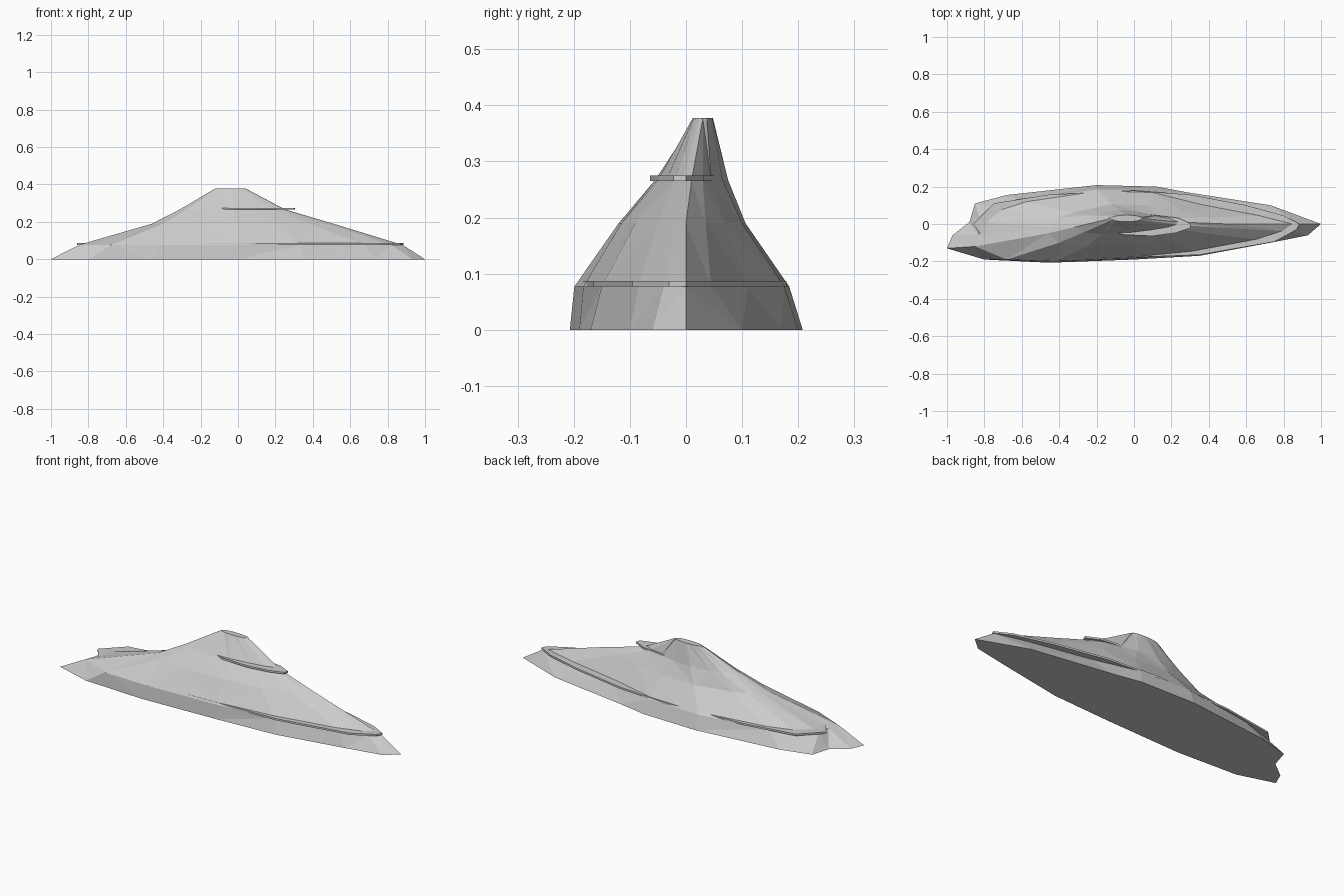
import bpy, bmesh
from math import cos, sin, pi


def loft(name, rings):
    """Join matching closed rings [(z, [(x, y), ...]), ...] and cap both ends."""
    bm = bmesh.new()
    loops = [[bm.verts.new((x, y, z)) for x, y in pts] for z, pts in rings]
    n = len(loops[0])
    for low, high in zip(loops, loops[1:]):
        for i in range(n):
            j = (i + 1) % n
            bm.faces.new((low[i], low[j], high[j], high[i]))
    bm.faces.new(loops[0][::-1])
    bm.faces.new(loops[-1])
    bmesh.ops.triangulate(bm, faces=bm.faces[:])
    bmesh.ops.recalc_face_normals(bm, faces=bm.faces[:])
    mesh = bpy.data.meshes.new(name)
    bm.to_mesh(mesh)
    bm.free()
    obj = bpy.data.objects.new(name, mesh)
    bpy.context.collection.objects.link(obj)
    return obj


# Mountain contours, each starting at the left ridge and running along the front
base = [(-1, -.13), (-.8, -.19), (-.45, -.207), (0, -.19), (.35, -.17), (.73, -.1),
        (.93, -.06), (1, 0), (.73, .1), (.28, .17), (.12, .2), (-.2, .208),
        (-.68, .155), (-.85, .11), (-.88, .01), (-.97, -.06)]
foot = [(-.85, -.12), (-.68, -.19), (-.42, -.199), (0, -.183), (.33, -.15), (.68, -.085),
        (.82, -.04), (.88, 0), (.7, .045), (.36, .11), (.1, .175), (-.2, .184),
        (-.6, .125), (-.74, .08), (-.82, .01), (-.83, -.06)]
slope = [(-.46, -.05), (-.4, -.1), (-.25, -.12), (0, -.115), (.2, -.09), (.38, -.05),
         (.47, -.02), (.51, 0), (.4, .035), (.25, .07), (.08, .1), (-.12, .106),
         (-.33, .06), (-.4, .035), (-.43, .01), (-.45, -.02)]
shoulder = [(-.31, -.015), (-.27, -.045), (-.17, -.055), (-.02, -.05), (.1, -.035),
            (.19, -.02), (.24, -.005), (.25, .01), (.2, .03), (.12, .045), (.03, .065),
            (-.08, .075), (-.19, .06), (-.25, .045), (-.28, .025), (-.3, .005)]
summit = [(-.04 - .083 * cos(2 * pi * i / 16), .03 - .018 * sin(2 * pi * i / 16))
          for i in range(16)]
loft("mountain_body", [(0, base), (.077, foot), (.19, slope), (.267, shoulder), (.377, summit)])

# Thin contour slabs that poke out of the slopes as ledges
lower = [(-.8, -.08), (-.7, -.15), (-.17, -.184), (.35, -.165), (.75, -.095), (.87, -.03),
         (.885, 0), (.8, .045), (.6, .1), (.3, .157), (0, .179), (-.15, .17),
         (-.45, .158), (-.75, .11), (-.86, 0)]
upper = [(-.12, -.04), (-.05, -.058), (.1, -.064), (.22, -.048), (.3, -.022), (.305, 0),
         (.24, .032), (.05, .055), (-.1, .04)]
for name, outline, z in (("lower_ledge", lower, .077), ("upper_ledge", upper, .265)):
    loft(name, [(z, outline), (z + .01, outline)])
